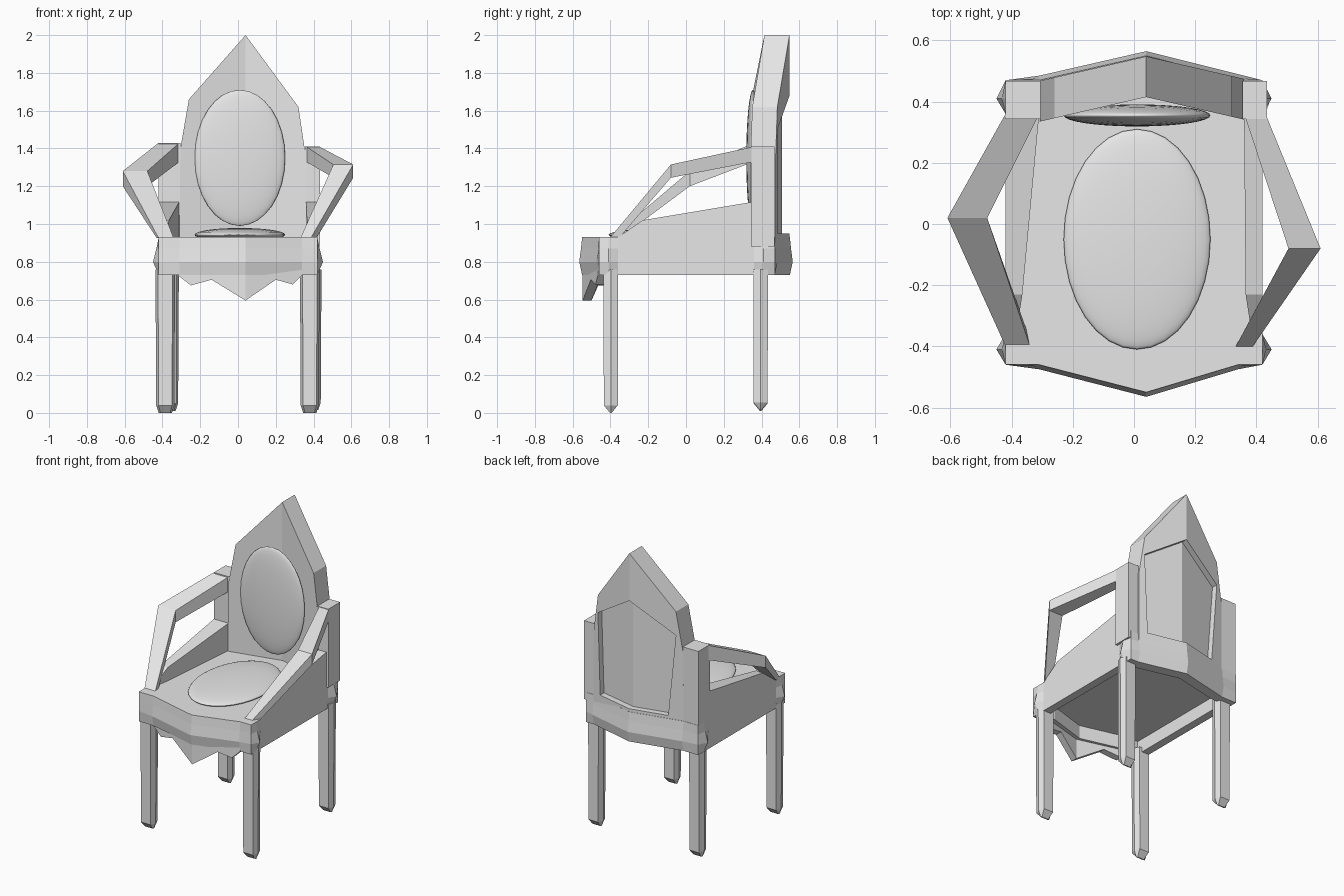
import bpy, bmesh

if "Cube" in bpy.data.objects:
    bpy.data.objects.remove(bpy.data.objects["Cube"])

grey = bpy.data.materials.new("plain_grey")
grey.use_nodes = True
grey.diffuse_color = (0.8, 0.8, 0.8, 1)
grey.node_tree.nodes["Principled BSDF"].inputs["Base Color"].default_value = (0.8, 0.8, 0.8, 1)

MID = 0.04  # x of the fold line in the back and the seat front


def finish(bm, name):
    bmesh.ops.recalc_face_normals(bm, faces=bm.faces[:])
    mesh = bpy.data.meshes.new(name)
    bm.to_mesh(mesh)
    bm.free()
    mesh.materials.append(grey)
    obj = bpy.data.objects.new(name, mesh)
    bpy.context.collection.objects.link(obj)
    return obj


def loft(name, rings):
    """Skin equal-length rings of points and cap both ends."""
    bm = bmesh.new()
    loops = [[bm.verts.new(p) for p in ring] for ring in rings]
    n = len(loops[0])
    for a, b in zip(loops, loops[1:]):
        for i in range(n):
            j = (i + 1) % n
            bm.faces.new((a[i], a[j], b[j], b[i]))
    bm.faces.new(loops[0])
    bm.faces.new(loops[-1])
    return finish(bm, name)


def folded_plate(name, right, left, y0, y1, slope):
    """Plate creased along x = MID; right runs top to bottom centre, left runs back up."""
    bm = bmesh.new()
    pts = right + left
    k, n = len(right) - 1, len(pts)
    sides = []
    for y in (y0, y1):
        vs = [bm.verts.new((x, y + slope * abs(x - MID), z)) for x, z in pts]
        bm.faces.new(vs[:k + 1])
        bm.faces.new(vs[k:] + vs[:1])
        sides.append(vs)
    a, b = sides
    for i in range(n):
        j = (i + 1) % n
        bm.faces.new((a[i], a[j], b[j], b[i]))
    return finish(bm, name)


# Seat with bulging corners and a hollow underside
def seat_ring(z, b, s=1.0):
    f = b / 2
    right = [(MID, -0.55 - f), (0.34, -0.46 - f), (0.42, -0.46), (0.42 + b, -0.41), (0.42, -0.36),
             (0.42, 0.36), (0.42 + b, 0.41), (0.42, 0.47), (0.36, 0.47 + f), (MID, 0.55 + f)]
    left = [(-0.31 if x < 0.4 else -x, y) for x, y in reversed(right[1:-1])]
    return [(x * s, y * s, z) for x, y in right + left]


loft("seat", [seat_ring(0.82, 0, 0.87), seat_ring(0.73, 0, 0.87), seat_ring(0.73, 0),
              seat_ring(0.80, 0.03), seat_ring(0.87, 0.012), seat_ring(0.93, 0)])


# Six-sided legs with wedge feet
def leg_ring(x, y, z, w, d, ridge):
    return [(x - w, y - d, z), (x + w, y - d, z), (x + w + ridge, y, z),
            (x + w, y + d, z), (x - w, y + d, z), (x - w - ridge, y, z)]


for name, x, y, foot in (("front_left_leg", 0.38, -0.398, 0), ("front_right_leg", -0.385, -0.398, 0),
                         ("back_left_leg", 0.39, 0.395, 0.015), ("back_right_leg", -0.365, 0.395, 0.01)):
    loft(name, [leg_ring(x, y, foot, 0.025, 0.004, 0.01),
                leg_ring(x, y, foot + 0.04, 0.036, 0.037, 0.012),
                leg_ring(x, y, 0.76, 0.038, 0.039, 0.014)])

# Pointed back plate with a recessed rear panel
back = folded_plate("backrest",
                    [(MID, 2.0), (0.32, 1.62), (0.36, 1.35), (0.36, 0.88), (MID, 0.88)],
                    [(-0.31, 0.88), (-0.305, 1.40), (-0.26, 1.66)], 0.415, 0.548, -0.23)
cutter = folded_plate("recess_cutter",
                      [(MID, 1.68), (0.32, 1.50), (0.30, 0.95), (MID, 0.95)],
                      [(-0.21, 0.95), (-0.26, 1.50)], 0.507, 0.65, -0.23)
cutter.hide_render = True
mod = back.modifiers.new("recess", 'BOOLEAN')
mod.object = cutter
mod.operation = 'DIFFERENCE'
mod.solver = 'EXACT'
bpy.context.view_layer.objects.active = back
back.select_set(True)
bpy.ops.object.modifier_apply(modifier="recess")
bpy.data.objects.remove(cutter)

# Scalloped apron under the front rail
folded_plate("front_apron",
             [(MID, 0.76), (0.34, 0.76), (0.34, 0.73), (0.29, 0.68), (0.20, 0.705), (MID, 0.595)],
             [(-0.14, 0.705), (-0.25, 0.675), (-0.32, 0.73), (-0.32, 0.76)], -0.547, -0.50, 0.27)


# Four-point section: outer and inner x, y and z for the upper and lower edges
def section(xo, xi, y, top, low, y_low=None, shift=0):
    yl = y if y_low is None else y_low
    return [(xo, y, top), (xi, y, top), (xi + shift, yl, low), (xo + shift, yl, low)]


# Rear posts
for name, xo, xi, top in (("left_post", 0.435, 0.355, 1.41), ("right_post", -0.42, -0.305, 1.43)):
    loft(name, [section(xo, xi, 0.343, top, 0.88), section(xo, xi, 0.468, top, 0.88)])

# Bent arms
loft("left_arm", [section(0.43, 0.36, 0.36, 1.41, 1.33),
                  section(0.61, 0.505, -0.08, 1.315, 1.245),
                  section(0.385, 0.33, -0.405, 0.925, 0.925, -0.355, 0.03)])
loft("right_arm", [section(-0.42, -0.31, 0.36, 1.43, 1.33),
                   section(-0.61, -0.48, 0.02, 1.28, 1.20),
                   section(-0.42, -0.34, -0.40, 0.925, 0.925, -0.35, -0.01)])

# Sloping side panels
for name, s, back_in in (("left_side_panel", 1, 0.36), ("right_side_panel", -1, 0.31)):
    loft(name, [section(s * 0.42, s * 0.385, -0.36, 0.93, 0.90),
                section(s * 0.42, s * 0.365, -0.23, 1.02, 0.90),
                section(s * 0.42, s * back_in, 0.36, 1.118, 0.90)])

# Oval cushions
for name, loc, size in (("seat_cushion", (0.01, -0.05, 0.943), (0.24, 0.36, 0.036)),
                        ("back_cushion", (0.01, 0.355, 1.35), (0.24, 0.036, 0.36))):
    bpy.ops.mesh.primitive_uv_sphere_add(segments=32, ring_count=16, radius=1, location=loc)
    pad = bpy.context.object
    pad.name = name
    pad.scale = size
    pad.data.materials.append(grey)
    bpy.ops.object.shade_smooth()
